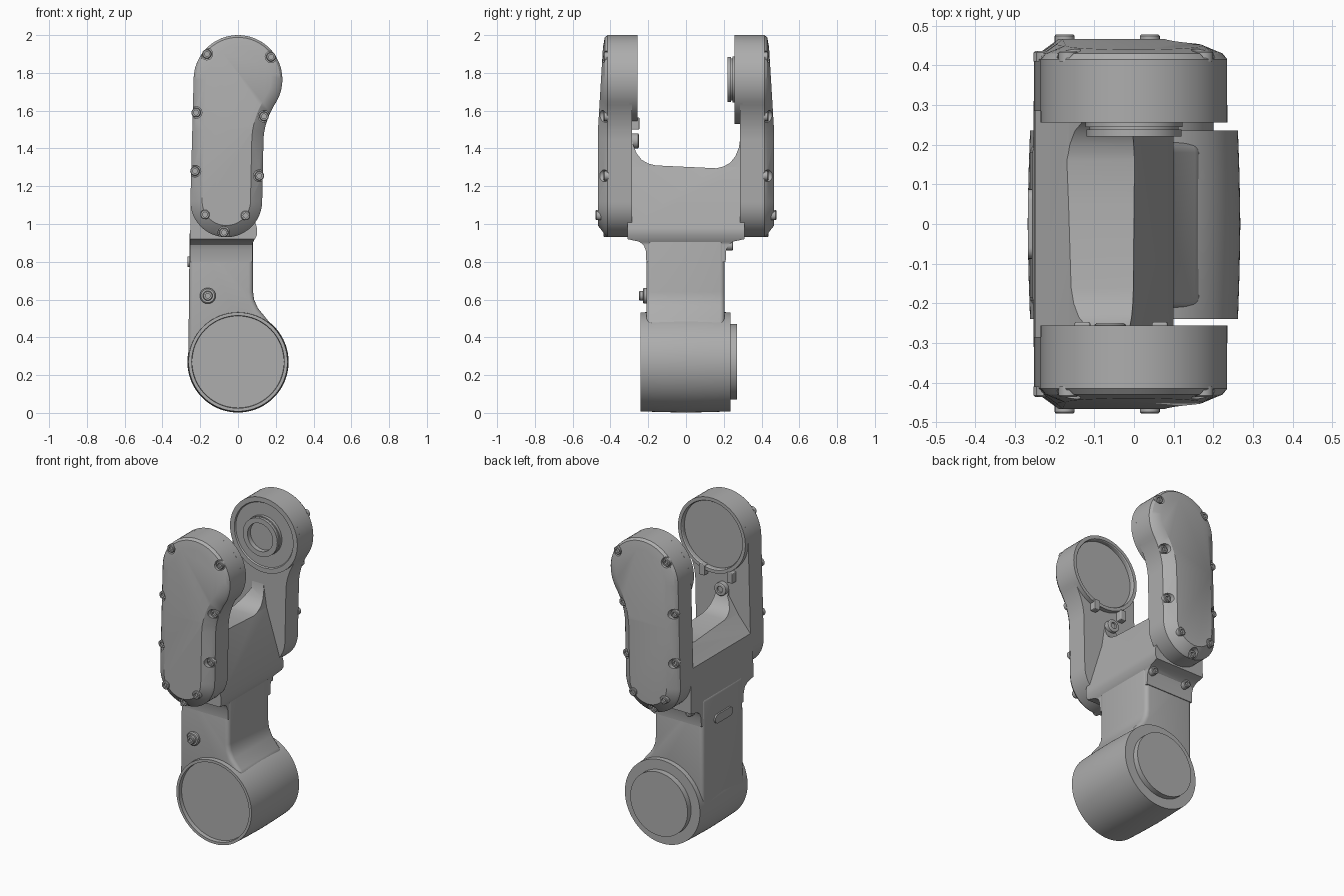
import bpy, bmesh
from math import sin, cos, radians, pi
from mathutils import Vector

cube = bpy.data.objects.get("Cube")
if cube:
    bpy.data.objects.remove(cube)

grey = bpy.data.materials.new("cast grey")
grey.use_nodes = True
grey.diffuse_color = (0.42, 0.42, 0.42, 1)
grey.node_tree.nodes["Principled BSDF"].inputs["Base Color"].default_value = (0.42, 0.42, 0.42, 1)


def finish(name, bm):
    bmesh.ops.recalc_face_normals(bm, faces=bm.faces)
    mesh = bpy.data.meshes.new(name)
    bm.to_mesh(mesh)
    bm.free()
    mesh.materials.append(grey)
    ob = bpy.data.objects.new(name, mesh)
    bpy.context.collection.objects.link(ob)
    return ob


def activate(ob):
    bpy.ops.object.select_all(action='DESELECT')
    ob.select_set(True)
    bpy.context.view_layer.objects.active = ob


def smooth(ob):
    activate(ob)
    bpy.ops.object.shade_smooth_by_angle(angle=radians(30))
    return ob


def loft(name, loops):
    """Skin equal-length closed loops and cap both ends."""
    bm = bmesh.new()
    rings = [[bm.verts.new(p) for p in loop] for loop in loops]
    n = len(rings[0])
    for a, b in zip(rings, rings[1:]):
        for i in range(n):
            bm.faces.new((a[i], a[(i + 1) % n], b[(i + 1) % n], b[i]))
    bm.faces.new(rings[0])
    bm.faces.new(rings[-1])
    return finish(name, bm)


def lathe(name, profile, x, z, seg=64):
    """Turn (radius, y) pairs around an axis along y."""
    return smooth(loft(name, [[(x + r * cos(2 * pi * i / seg), y, z + r * sin(2 * pi * i / seg))
                               for i in range(seg)] for r, y in profile]))


def boolean(ob, tool, operation):
    mod = ob.modifiers.new("cut", 'BOOLEAN')
    mod.object, mod.operation, mod.solver = tool, operation, 'EXACT'
    activate(ob)
    bpy.ops.object.modifier_apply(modifier=mod.name)
    bpy.data.objects.remove(tool)


def bevel(ob, width):
    mod = ob.modifiers.new("round", 'BEVEL')
    mod.width, mod.segments, mod.limit_method, mod.angle_limit = width, 4, 'ANGLE', radians(50)
    activate(ob)
    bpy.ops.object.modifier_apply(modifier=mod.name)


def extrude_y(name, pts, y0, y1):
    return loft(name, [[(x, y, z) for x, z in pts] for y in (y0, y1)])


def extrude_x(name, pts, x0, x1):
    return loft(name, [[(x, y, z) for y, z in pts] for x in (x0, x1)])


TOP = 1.765  # height of the upper joint axis


def arm_outline(d):
    """Arm outline in x and z, inset by d."""
    pts = []
    for i in range(25):
        a = pi + pi * i / 24
        pts.append((-0.062 + (0.19 - d) * cos(a), 1.12 + (0.19 - d) * sin(a)))
    a = radians(-35)
    p0, p1 = Vector((0.135 - d, 1.45)), Vector((0.14 - d, 1.54 + d * 0.4))
    p2 = Vector(((0.235 - d) * cos(a), TOP + (0.235 - d) * sin(a)))
    for i in range(10):
        t = i / 10
        pts.append(tuple(p0 * (1 - t) ** 2 + p1 * 2 * t * (1 - t) + p2 * t * t))
    for i in range(37):
        a = radians(-35 + 215 * i / 36)
        pts.append(((0.235 - d) * cos(a), TOP + (0.235 - d) * sin(a)))
    return pts


def screw(name, x, z, y0, y1, r=0.025):
    step = 0.012 if y1 > y0 else -0.012
    lathe(name, [(r, y0), (r, y1 - step / 3), (r * 0.85, y1), (r * 0.5, y1),
                 (r * 0.5, y1 - step)], x, z, 20)


# Lower joint barrel, slightly crowned, with a recessed front and a back flange
lathe("lower_barrel", [(0.243, -0.215), (0.245, -0.24), (0.262, -0.24), (0.266, -0.12), (0.268, 0),
                       (0.266, 0.12), (0.262, 0.235), (0.2, 0.235), (0.2, 0.27)], 0, 0.27, 96)

# Neck running tangent to the barrel
neck = extrude_y("neck", [(-0.263, 0.27), (-0.256, 0.97), (0.08, 0.97), (0.08, 0.64), (0.085, 0.6),
                          (0.105, 0.555), (0.17, 0.475), (0.12, 0.3)], -0.21, 0.205)
bevel(neck, 0.025)
smooth(neck)

# Yoke web: side profile with a U-shaped saddle, trimmed by its sloped section
half = [(0.21, 0.8), (0.213, 0.86), (0.225, 0.89), (0.25, 0.907), (0.31, 0.92), (0.31, 1.44),
        (0.285, 1.44), (0.28, 1.405), (0.262, 1.36), (0.235, 1.325), (0.2, 1.305), (0.16, 1.295)]
tilt = [(y, z) for y, z in half] + [(-y, z + 0.015 if z > 1.29 else z) for y, z in reversed(half)]
web = extrude_x("yoke_web", tilt, -0.3, 0.2)
section = extrude_y("web_section", [(-0.256, 0.7), (-0.25, 1.2), (-0.165, 1.3), (-0.1, 1.4), (-0.1, 1.5),
                                    (-0.03, 1.5), (0, 1.3), (0.1, 0.98), (0.1, 0.94), (0.078, 0.9),
                                    (0.078, 0.7)], -0.5, 0.5)
boolean(web, section, 'INTERSECT')
smooth(web)

SUNK = [(-0.165, 1.9), (0.175, 1.885), (-0.222, 1.59), (0.138, 1.57),
        (-0.228, 1.28), (0.113, 1.255), (-0.075, 0.955)]
PROUD = [(-0.175, 1.05), (0.04, 1.045)]

# Two arms with chamfered covers, mirrored front to back
for side, s in (("front", -1), ("back", 1)):
    layers = [(0.0, 0.285), (0.0, 0.415), (0.012, 0.43), (0.062, 0.466)]
    arm = loft(side + "_arm", [[(x, s * y, z) for x, z in arm_outline(d)] for d, y in layers])
    bm = bmesh.new()
    bm.from_mesh(arm.data)
    bmesh.ops.bisect_plane(bm, geom=bm.verts[:] + bm.edges[:] + bm.faces[:],
                           plane_co=(0, 0, 1.5), plane_no=(0, 0, 1))
    for v in bm.verts:
        if v.co.z > 1.5 and abs(v.co.y) > 0.44:
            v.co.y -= s * 0.026 * (v.co.z - 1.5) / 0.43
    bm.to_mesh(arm.data)
    bm.free()
    for x, z in SUNK:
        boolean(arm, lathe("pocket", [(0.031, s * 0.418), (0.031, s * 0.55)], x, z, 20), 'DIFFERENCE')
    smooth(arm)
    for i, (x, z) in enumerate(SUNK):
        screw(f"{side}_cover_screw_{i + 1}", x, z, s * 0.41, s * 0.436)
    for i, (x, z) in enumerate(PROUD):
        screw(f"{side}_lower_screw_{i + 1}", x, z, s * 0.44, s * 0.478)

# Open bearing socket on the front arm, with two clips and an inner screw
lathe("front_socket", [(0.21, -0.287), (0.21, -0.262), (0.214, -0.256), (0.235, -0.256), (0.235, -0.3)], 0, TOP)
for i, x in enumerate((-0.13, 0.065)):
    clip = extrude_y(f"socket_clip_{i + 1}", [(x - 0.02, 1.5), (x + 0.02, 1.5), (x + 0.02, 1.565),
                                              (x - 0.02, 1.565)], -0.29, -0.247)
    bevel(clip, 0.005)
screw("inner_screw", -0.06, 1.44, -0.29, -0.25, 0.04)

# Bearing face and hollow stub on the back arm
lathe("back_bearing", [(0.235, 0.3), (0.235, 0.256), (0.205, 0.256), (0.2, 0.264), (0.122, 0.264),
                       (0.122, 0.245), (0.112, 0.245), (0.112, 0.238), (0.12, 0.238), (0.12, 0.22),
                       (0.088, 0.22), (0.088, 0.25)], 0, TOP)

# Neck screw, underside screws and the side badge plate
lathe("neck_screw_boss", [(0.042, -0.2), (0.042, -0.222), (0.036, -0.228)], -0.16, 0.62, 32)
screw("neck_screw", -0.16, 0.62, -0.22, -0.248, 0.026)
for i, x in enumerate((-0.19, 0.05)):
    screw(f"underside_screw_{i + 1}", x, 0.885, 0.19, 0.25, 0.024)
badge = [(0.06 * k + 0.028 * cos(a), 0.8 + 0.028 * sin(a))
         for k, start in ((1, -pi / 2), (-1, pi / 2)) for a in [start + pi * i / 10 for i in range(11)]]
smooth(extrude_x("side_badge", badge, -0.267, -0.255))
